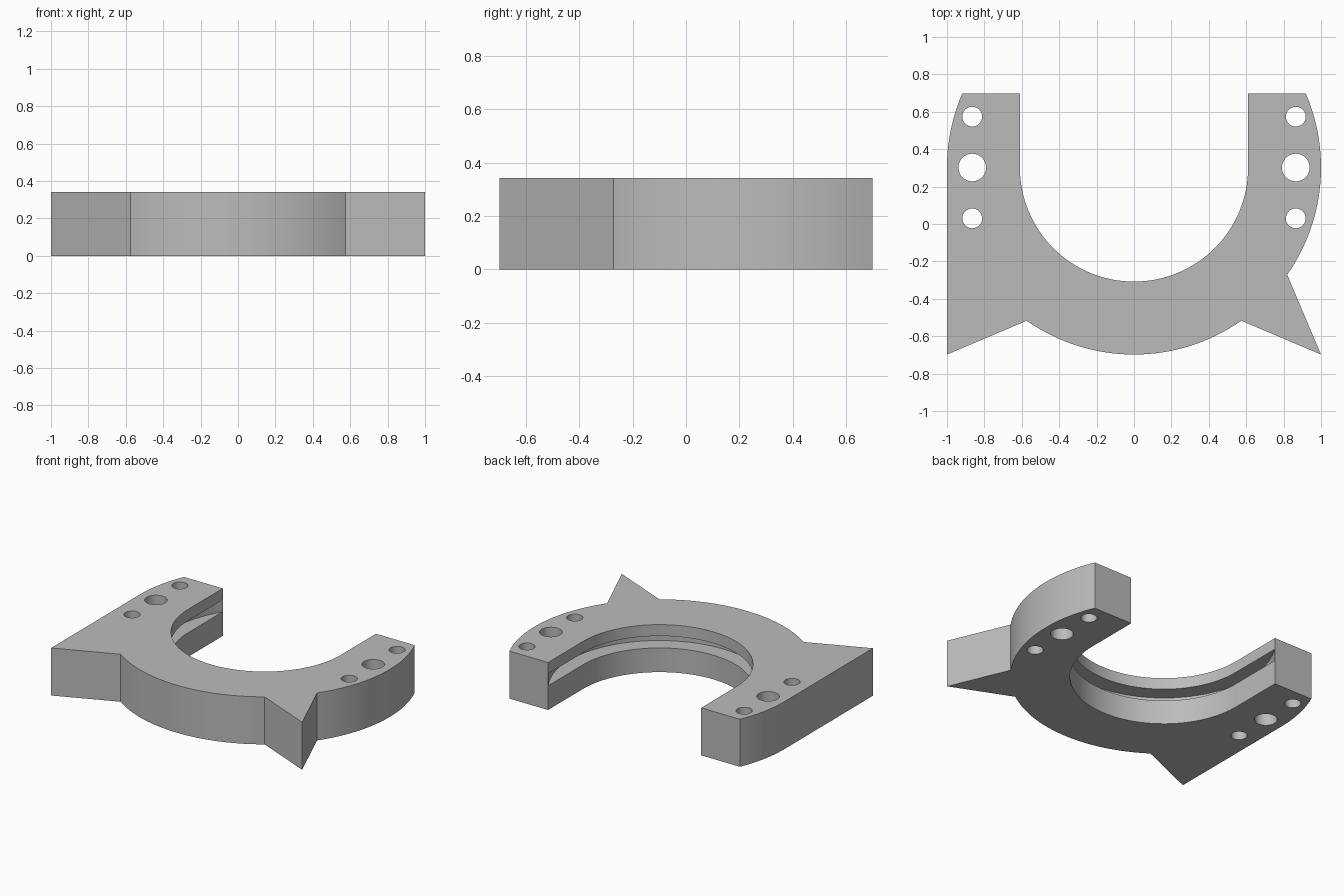
import bpy, bmesh
from math import radians, cos, sin

if "Cube" in bpy.data.objects:
    bpy.data.objects.remove(bpy.data.objects["Cube"], do_unlink=True)

HEIGHT = 0.342
CY = 0.302          # y of the common centre of all arcs
BACK = 0.698        # y of the two leg ends
INNER = 0.61
GROOVE = 0.725

grey = bpy.data.materials.new("plain grey")
grey.use_nodes = True
grey.diffuse_color = (0.5, 0.5, 0.5, 1)
grey.node_tree.nodes["Principled BSDF"].inputs["Base Color"].default_value = (0.5, 0.5, 0.5, 1)


def arc(radius, start, end, steps):
    angles = [radians(start + (end - start) * i / steps) for i in range(steps + 1)]
    return [(radius * cos(a), CY + radius * sin(a)) for a in angles]


def prism(name, outline, z0, z1):
    """Extrude a closed outline from z0 to z1."""
    bm = bmesh.new()
    base = bm.faces.new([bm.verts.new((x, y, z0)) for x, y in outline])
    top = bmesh.ops.extrude_face_region(bm, geom=[base])["geom"]
    bmesh.ops.translate(bm, vec=(0, 0, z1 - z0),
                        verts=[v for v in top if isinstance(v, bmesh.types.BMVert)])
    bmesh.ops.recalc_face_normals(bm, faces=bm.faces)
    mesh = bpy.data.meshes.new(name)
    bm.to_mesh(mesh)
    bm.free()
    mesh.materials.append(grey)
    obj = bpy.data.objects.new(name, mesh)
    bpy.context.collection.objects.link(obj)
    return obj


def disc(name, x, y, radius, z0, z1, sides):
    ring = [(x + px, y + py - CY) for px, py in arc(radius, 0, 360, sides)[:-1]]
    return prism(name, ring, z0, z1)


# U-shaped plate: outer arcs, two pointed feet, one straight flank, round mouth
outline = (arc(1, 23.35, -35, 24) + [(1, -0.698)]
           + arc(1, -55, -125, 32) + [(-1, -0.698)]
           + arc(1, 180, 156.65, 10) + [(-INNER, BACK)]
           + arc(INNER, 180, 360, 64) + [(INNER, BACK)])
clamp = prism("clamp_body", outline, 0, HEIGHT)

# Round seat groove inside the mouth, and three holes through each leg
cutters = [disc("groove_cutter", 0, CY, GROOVE, 0.174, 0.26, 128)]
for side in (-1, 1):
    for offset, radius in ((-0.272, 0.053), (0, 0.074), (0.272, 0.053)):
        cutters.append(disc("hole_cutter", side * 0.865, CY + offset, radius, -0.1, 0.5, 32))

bpy.ops.object.select_all(action="DESELECT")
clamp.select_set(True)
bpy.context.view_layer.objects.active = clamp
for cutter in cutters:
    cutter.hide_render = True
    cut = clamp.modifiers.new(cutter.name, "BOOLEAN")
    cut.operation = "DIFFERENCE"
    cut.solver = "EXACT"
    cut.object = cutter
    bpy.ops.object.modifier_apply(modifier=cut.name)
    bpy.data.objects.remove(cutter, do_unlink=True)

bpy.ops.object.shade_smooth_by_angle(angle=radians(20))
